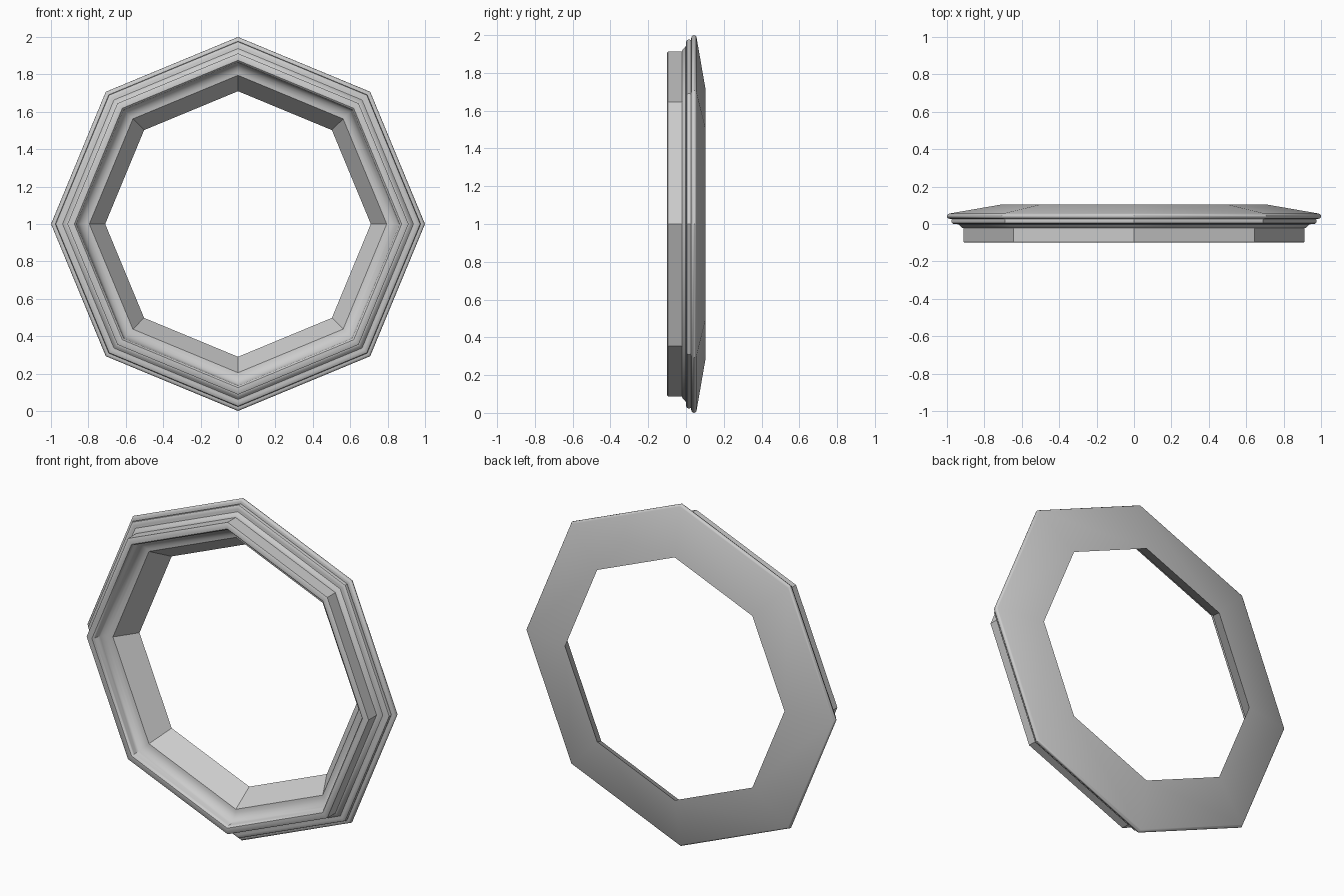
import bpy, bmesh
from math import sin, cos, pi

if "Cube" in bpy.data.objects:
    bpy.data.objects.remove(bpy.data.objects["Cube"])

SIDES = 8
# moulding cross-section as (corner radius, depth y), closed loop
profile = [(0.71, 0.104), (0.795, -0.02)]                    # sloping inner reveal
# concave cove rising to the front lip
for i in range(1, 7):
    a = i / 6 * pi / 2
    profile.append((0.795 + 0.07 * sin(a), -0.02 - 0.065 * (1 - cos(a))))
# front lip and outer wall
profile += [(0.868, -0.094), (0.875, -0.1), (0.906, -0.1), (0.912, -0.096), (0.912, -0.022)]
# flare out to the middle step
profile += [(0.922, -0.019), (0.93, -0.01), (0.938, -0.002), (0.952, 0.0)]
profile += [(0.966, 0.001), (0.974, 0.006), (0.977, 0.015), (0.974, 0.026)]
# rounded outer bead, then the shallow back slope closes the loop
for i in range(6):
    a = -pi / 2 + i / 5 * pi * 0.94
    profile.append((0.986 + 0.014 * cos(a), 0.042 + 0.014 * sin(a)))

# sweep the section around the octagon
bm = bmesh.new()
rings = []
for k in range(SIDES):
    t = 2 * pi * k / SIDES
    rings.append([bm.verts.new((r * cos(t), y, 1 + r * sin(t))) for r, y in profile])
n = len(profile)
for k in range(SIDES):
    a, b = rings[k], rings[(k + 1) % SIDES]
    for i in range(n):
        j = (i + 1) % n
        bm.faces.new((a[i], a[j], b[j], b[i]))
bmesh.ops.recalc_face_normals(bm, faces=bm.faces)

mesh = bpy.data.meshes.new("octagon_frame")
bm.to_mesh(mesh)
bm.free()
frame = bpy.data.objects.new("octagon_frame", mesh)
bpy.context.collection.objects.link(frame)
bpy.context.view_layer.objects.active = frame
frame.select_set(True)
bpy.ops.object.shade_smooth_by_angle(angle=pi / 5)
